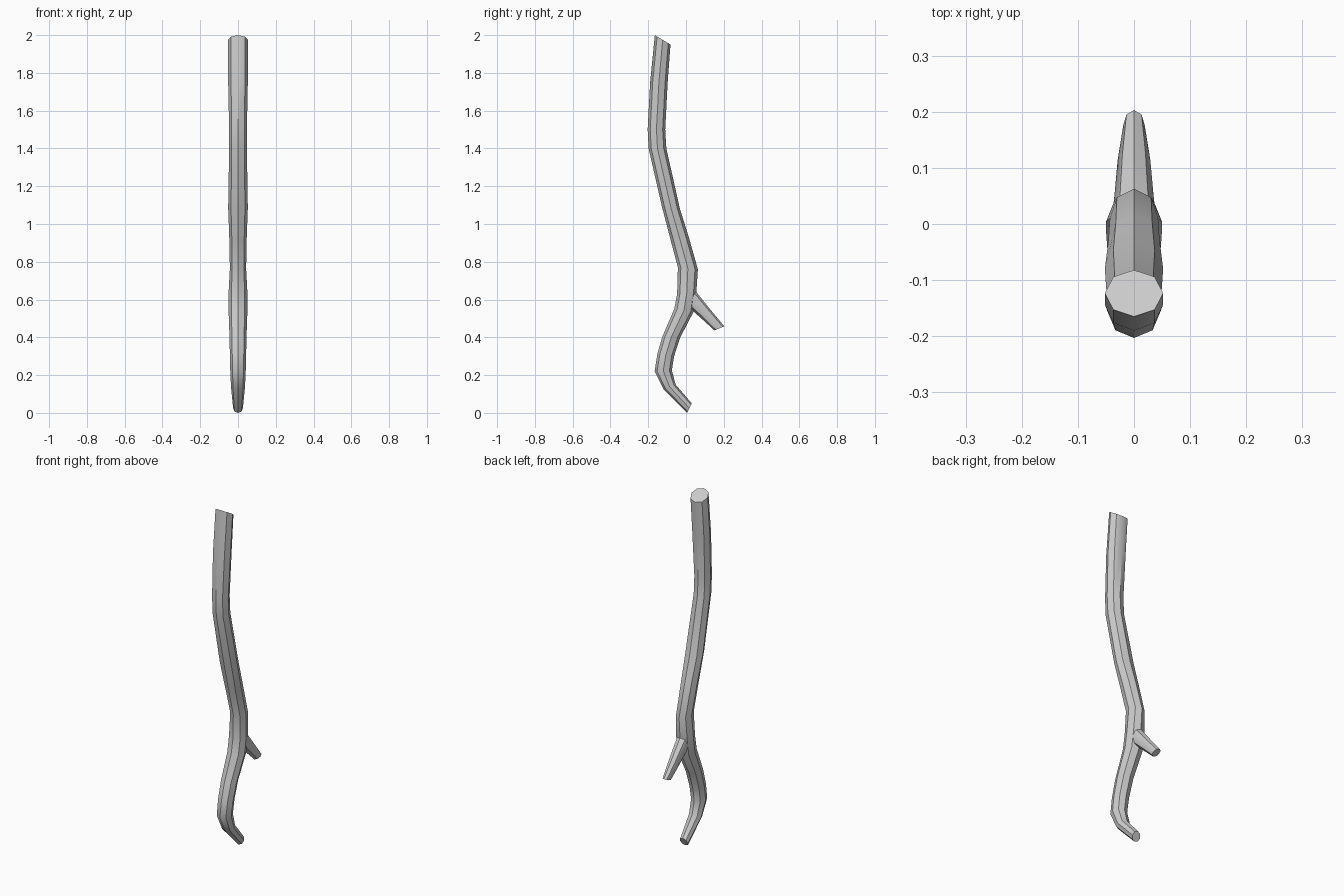
import bpy, bmesh, math

SIDES = 8

# Each ring: front edge (y, z), back edge (y, z), half width in x
def limb(name, rings):
    bm = bmesh.new()
    loops = []
    for y0, z0, y1, z1, w in rings:
        loop = []
        for i in range(SIDES):
            a = 2 * math.pi * i / SIDES
            t = (1 - math.cos(a)) / 2
            loop.append(bm.verts.new((w * math.sin(a), y0 + (y1 - y0) * t, z0 + (z1 - z0) * t)))
        loops.append(loop)
    for a, b in zip(loops, loops[1:]):
        for i in range(SIDES):
            j = (i + 1) % SIDES
            bm.faces.new((a[i], a[j], b[j], b[i]))
    bm.faces.new(loops[0])
    bm.faces.new(loops[-1])
    bmesh.ops.recalc_face_normals(bm, faces=bm.faces)
    mesh = bpy.data.meshes.new(name)
    bm.to_mesh(mesh)
    bm.free()
    obj = bpy.data.objects.new(name, mesh)
    bpy.context.collection.objects.link(obj)
    bpy.ops.object.select_all(action='DESELECT')
    obj.select_set(True)
    bpy.context.view_layer.objects.active = obj
    bpy.ops.object.shade_smooth_by_angle(angle=math.radians(40))
    return obj

# Crooked main stick, bottom to top
limb("main_stick", [
    (0.005, 0.0, 0.031, 0.05, 0.026),
    (-0.118, 0.125, -0.055, 0.15, 0.037),
    (-0.166, 0.22, -0.075, 0.225, 0.041),
    (-0.152, 0.31, -0.063, 0.30, 0.043),
    (-0.125, 0.405, -0.030, 0.40, 0.045),
    (-0.062, 0.55, 0.040, 0.535, 0.050),
    (-0.047, 0.63, 0.055, 0.64, 0.050),
    (-0.043, 0.77, 0.063, 0.76, 0.043),
    (-0.080, 0.91, 0.015, 0.93, 0.046),
    (-0.127, 1.09, -0.032, 1.08, 0.052),
    (-0.198, 1.40, -0.104, 1.40, 0.047),
    (-0.203, 1.50, -0.110, 1.50, 0.047),
    (-0.190, 1.75, -0.097, 1.75, 0.052),
    (-0.165, 2.0, -0.082, 1.95, 0.052),
])

# Short side branch pointing down and back, rooted inside the stick
limb("side_branch", [
    (-0.005, 0.57, 0.020, 0.665, 0.040),
    (0.042, 0.535, 0.057, 0.637, 0.035),
    (0.100, 0.483, 0.130, 0.546, 0.029),
    (0.150, 0.437, 0.203, 0.458, 0.019),
])
